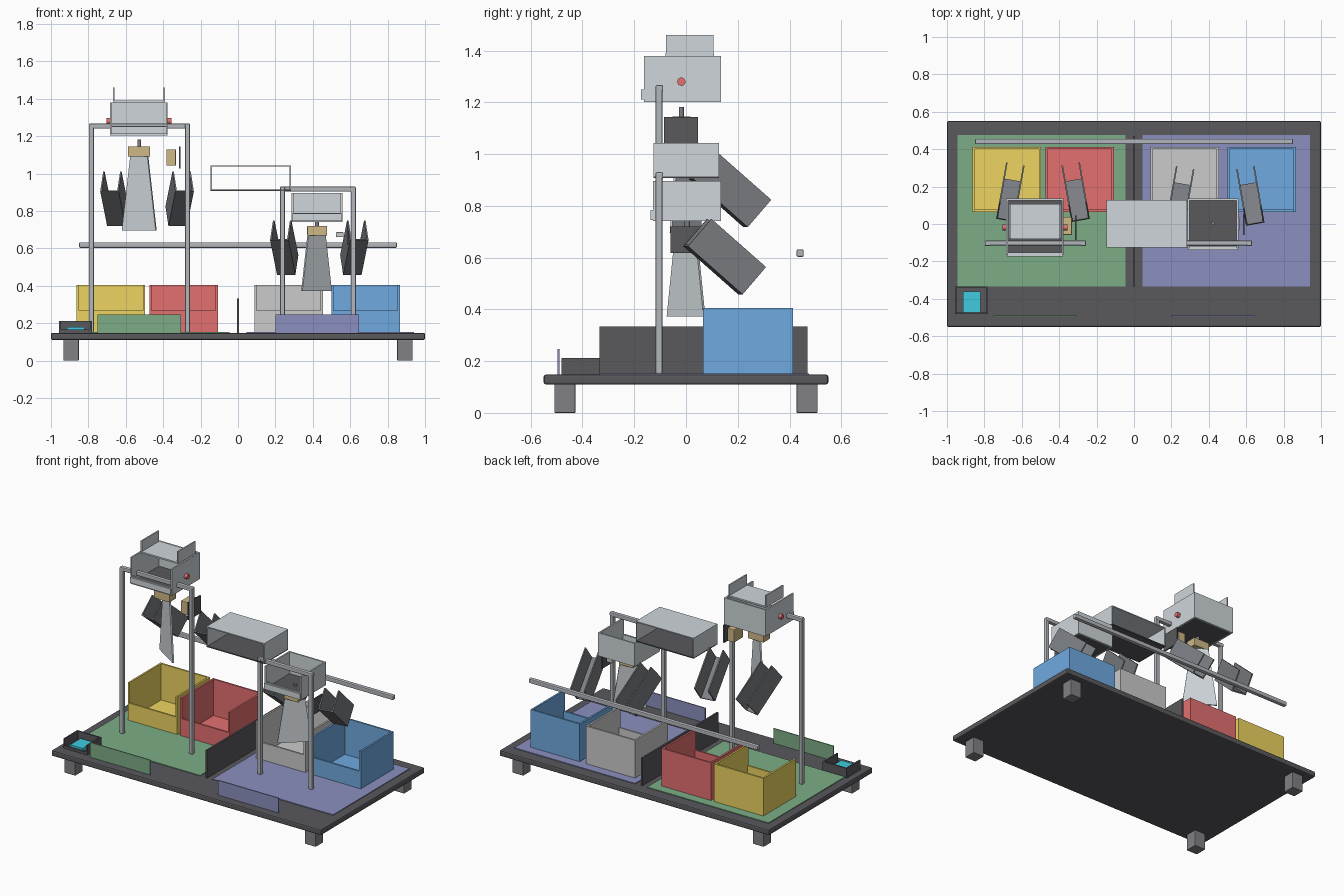
import bpy, bmesh, math
from mathutils import Matrix, Vector

if "Cube" in bpy.data.objects:
    bpy.data.objects.remove(bpy.data.objects["Cube"])

MATS = {}
COLOURS = {
    "dark": (0.10, 0.10, 0.11), "steel": (0.62, 0.67, 0.70), "rod": (0.45, 0.47, 0.50),
    "foot": (0.22, 0.22, 0.24), "chute": (0.20, 0.21, 0.23), "tan": (0.62, 0.48, 0.24),
    "green": (0.20, 0.42, 0.24), "purple": (0.26, 0.28, 0.52), "yellow": (0.85, 0.66, 0.12),
    "red": (0.78, 0.16, 0.16), "white": (0.75, 0.75, 0.75), "blue": (0.16, 0.40, 0.75),
    "teal": (0.05, 0.60, 0.75),
}


def mat(key):
    if key not in MATS:
        MATS[key] = bpy.data.materials.new(key)
        MATS[key].diffuse_color = (*COLOURS[key], 1)
    return MATS[key]


def finish(bm, name, key, bevel=0.0):
    bmesh.ops.recalc_face_normals(bm, faces=bm.faces)
    mesh = bpy.data.meshes.new(name)
    bm.to_mesh(mesh)
    bm.free()
    ob = bpy.data.objects.new(name, mesh)
    bpy.context.collection.objects.link(ob)
    mesh.materials.append(mat(key))
    if bevel:
        m = ob.modifiers.new("bevel", "BEVEL")
        m.width, m.segments = bevel, 2
    return ob


def boxes(name, key, *bounds, bevel=0.0):
    """One object from boxes given as x0, x1, y0, y1, z0, z1."""
    bm = bmesh.new()
    for x0, x1, y0, y1, z0, z1 in bounds:
        m = Matrix.Translation(((x0 + x1) / 2, (y0 + y1) / 2, (z0 + z1) / 2))
        bmesh.ops.create_cube(bm, size=1, matrix=m @ Matrix.Diagonal((x1 - x0, y1 - y0, z1 - z0, 1)))
    return finish(bm, name, key, bevel)


def cylinder(name, key, centre, radius, depth, axis="Z"):
    bm = bmesh.new()
    rot = Matrix.Rotation(math.pi / 2, 4, "Y") if axis == "X" else Matrix()
    bmesh.ops.create_cone(bm, cap_ends=True, segments=20, radius1=radius, radius2=radius,
                          depth=depth, matrix=Matrix.Translation(centre) @ rot)
    ob = finish(bm, name, key)
    for p in ob.data.polygons:
        p.use_smooth = len(p.vertices) == 4
    return ob


def tray(name, key, x0, x1, y0, y1, z0, z1, lip, t=0.01, floor_key=None):
    """Open-topped box with a lower front wall."""
    walls = [(x0, x0 + t, y0, y1, z0, z1), (x1 - t, x1, y0, y1, z0, z1),
             (x0 + t, x1 - t, y1 - t, y1, z0, z1), (x0 + t, x1 - t, y0, y0 + t, z0, lip)]
    floor = (x0 + t, x1 - t, y0 + t, y1 - t, z0, z0 + t)
    if floor_key:
        boxes(name + "_floor", floor_key, floor)
    else:
        walls.append(floor)
    return boxes(name, key, *walls)


def chute(name, x, y, z, yaw):
    """U-shaped trough sloping down to the back."""
    ob = boxes(name, "chute", (-0.05, 0.05, -0.142, 0.142, -0.07, -0.062),
               (-0.05, -0.042, -0.142, 0.142, -0.07, 0.07),
               (0.042, 0.05, -0.142, 0.142, -0.07, 0.07))
    ob.location = (x, y, z)
    ob.rotation_euler = (math.radians(-41), 0, math.radians(yaw))


def flap(name, x, z0, z1, top, bottom, yaw):
    """Thin tapered paddle hanging from the motor."""
    bm = bmesh.new()
    pts = [(-bottom, z0), (bottom, z0), (top, z1), (-top, z1)]
    f = bm.faces.new([bm.verts.new((px, -0.005, pz)) for px, pz in pts])
    ext = bmesh.ops.extrude_face_region(bm, geom=[f])
    bmesh.ops.translate(bm, vec=Vector((0, 0.01, 0)),
                        verts=[v for v in ext["geom"] if isinstance(v, bmesh.types.BMVert)])
    ob = finish(bm, name, "steel")
    ob.location.x = x
    ob.rotation_euler.z = math.radians(yaw)


def frame(name, xl, xr, top):
    """Two posts and a crossbar."""
    r = 0.0135
    for side, x in (("left", xl), ("right", xr)):
        boxes(f"{name}_{side}_post", "rod", (x - r, x + r, -0.118, -0.091, 0.15, top), bevel=0.006)
    boxes(name + "_crossbar", "rod", (xl - r, xr + r, -0.115, -0.088, top - 0.027, top), bevel=0.006)


# Base, feet, floor zones and divider
boxes("base_board", "dark", (-1, 1, -0.55, 0.55, 0.11, 0.148), bevel=0.008)
for sx in (-1, 1):
    for sy in (-1, 1):
        x, y = 0.892 * sx, 0.468 * sy
        boxes("foot", "foot", (x - 0.041, x + 0.041, y - 0.041, y + 0.041, 0, 0.112), bevel=0.004)
boxes("left_zone", "green", (-0.945, -0.045, -0.335, 0.475, 0.146, 0.153))
boxes("right_zone", "purple", (0.045, 0.94, -0.335, 0.475, 0.146, 0.153))
boxes("centre_divider", "dark", (-0.006, 0.006, -0.335, 0.47, 0.146, 0.333))

# Sorting bins
for key, x in (("yellow", -0.68), ("red", -0.291), ("white", 0.271), ("blue", 0.682)):
    tray(key + "_bin", key, x - 0.183, x + 0.183, 0.065, 0.413, 0.15, 0.405, 0.268, t=0.012)

# Rear rail
boxes("rear_rail", "rod", (-0.85, 0.85, 0.427, 0.455, 0.603, 0.632), bevel=0.006)

# Front signs and controller tray
boxes("left_sign", "green", (-0.75, -0.305, -0.496, -0.489, 0.148, 0.247))
boxes("right_sign", "purple", (0.2, 0.648, -0.496, -0.489, 0.148, 0.247))
tray("controller_tray", "dark", -0.958, -0.78, -0.482, -0.333, 0.146, 0.212, 0.165)
boxes("controller_board", "teal", (-0.915, -0.822, -0.472, -0.36, 0.15, 0.178))

# Tall and short support frames
frame("tall_frame", -0.784, -0.27, 1.267)
frame("short_frame", 0.238, 0.617, 0.93)

# Upper hopper with lid, lip and pivots
tray("upper_hopper", "steel", -0.684, -0.376, -0.163, 0.135, 1.202, 1.38, 1.255, floor_key="dark")
boxes("upper_front_lip", "steel", (-0.68, -0.38, -0.173, -0.163, 1.212, 1.25))
boxes("upper_lid", "steel", (-0.668, -0.39, -0.08, 0.108, 1.38, 1.39),
      (-0.668, -0.659, -0.078, 0.107, 1.386, 1.461), (-0.399, -0.39, -0.078, 0.107, 1.386, 1.461))
for x in (-0.692, -0.366):
    cylinder("hopper_pivot", "red", (x, -0.018, 1.28), 0.016, 0.022, "X")

# Lower hopper with lip
tray("lower_hopper", "steel", 0.286, 0.559, -0.127, 0.135, 0.741, 0.896, 0.79, floor_key="dark")
boxes("lower_front_lip", "steel", (0.29, 0.555, -0.138, -0.127, 0.745, 0.785))

# Transfer duct, open at front and back
x0, x1, z0, z1, t = -0.146, 0.283, 0.907, 1.044, 0.007
boxes("transfer_duct", "steel", (x0, x1, -0.125, 0.128, z1 - t, z1),
      (x0, x0 + t, -0.125, 0.128, z0 + t, z1 - t), (x1 - t, x1, -0.125, 0.128, z0 + t, z1 - t))
boxes("transfer_duct_floor", "dark", (x0, x1, -0.125, 0.128, z0, z0 + t))

# Motors, sensor blocks and plates below each hopper
boxes("upper_motor", "tan", (-0.588, -0.47, -0.055, 0.02, 1.09, 1.145), bevel=0.004)
cylinder("upper_motor_shaft", "foot", (-0.528, -0.018, 1.16), 0.01, 0.045)
boxes("upper_sensor", "tan", (-0.383, -0.332, -0.058, 0.037, 1.043, 1.128), bevel=0.003)
boxes("upper_sensor_plate", "dark", (-0.316, -0.307, -0.085, 0.046, 1.027, 1.144))
boxes("lower_motor", "tan", (0.37, 0.476, -0.045, 0.035, 0.668, 0.72), bevel=0.004)
cylinder("lower_motor_shaft", "foot", (0.422, 0.005, 0.737), 0.01, 0.045)
boxes("lower_sensor", "white", (0.524, 0.565, -0.035, 0.035, 0.66, 0.686), bevel=0.003)
boxes("lower_sensor_plate", "dark", (0.582, 0.591, -0.06, 0.055, 0.617, 0.72))

# Sorting flaps and chutes
flap("upper_flap", -0.528, 0.695, 1.09, 0.055, 0.108, -33)
flap("lower_flap", 0.42, 0.373, 0.668, 0.062, 0.106, 42)
for name, xs, y, z in (("upper", (-0.661, -0.312), 0.17, 0.864), ("lower", (0.247, 0.622), 0.15, 0.604)):
    chute(name + "_left_chute", xs[0], y, z, -10)
    chute(name + "_right_chute", xs[1], y, z, 10)

for m in bpy.data.materials:
    if m.users and not m.is_grease_pencil:
        m.use_nodes = True
        m.node_tree.nodes["Principled BSDF"].inputs["Base Color"].default_value = m.diffuse_color
